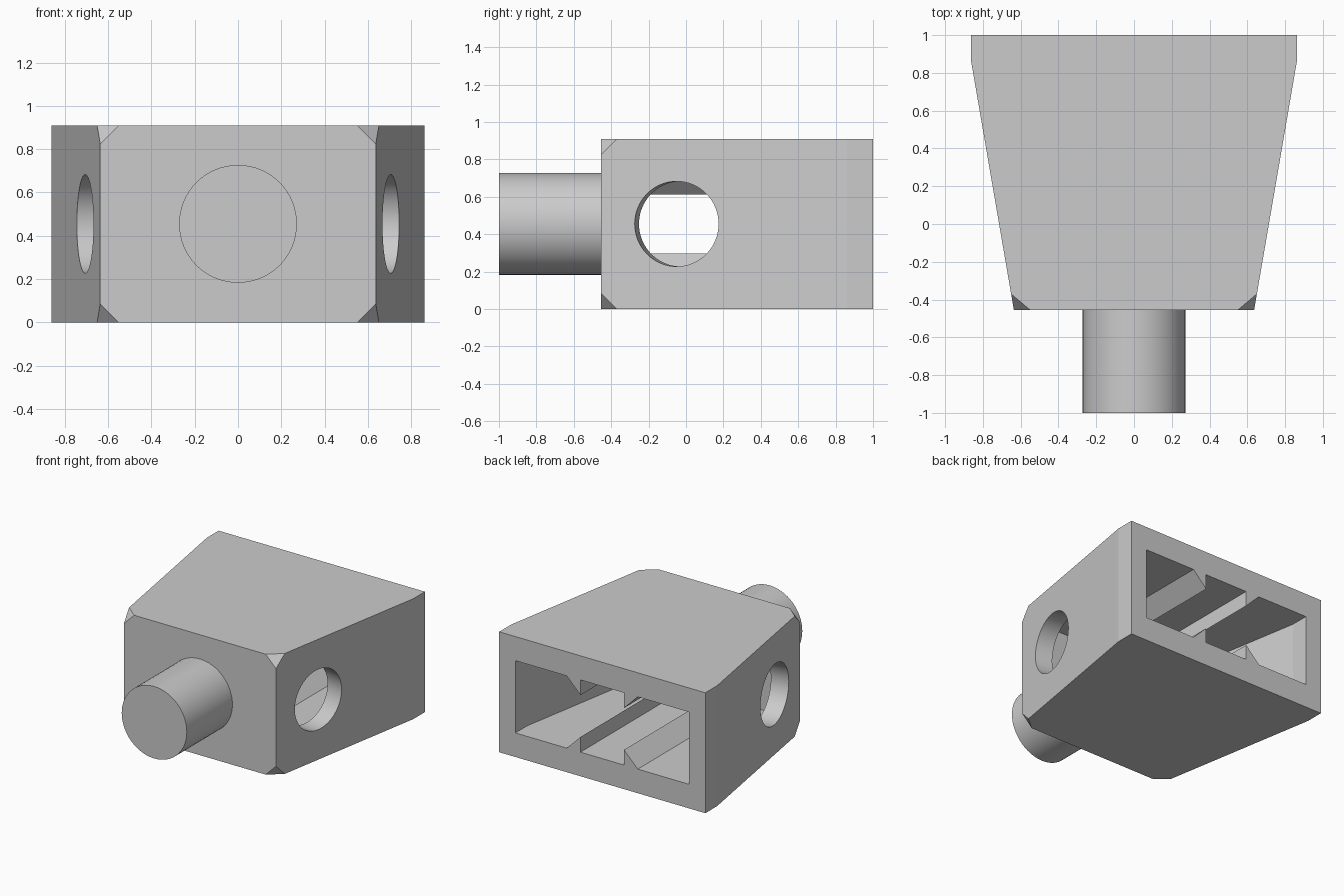
import bpy
import bmesh
import math
from mathutils import Matrix, Vector

cube = bpy.data.objects.get("Cube")
if cube:
    bpy.data.objects.remove(cube, do_unlink=True)

HEIGHT, WALL = 0.91, 0.182
MID = HEIGHT / 2
FRONT, BACK, BEND = -0.455, 1.0, 0.86

grey = bpy.data.materials.new("plain grey")
grey.use_nodes = True
color = (0.6, 0.6, 0.6, 1)
grey.diffuse_color = color
grey.node_tree.nodes["Principled BSDF"].inputs["Base Color"].default_value = color


def make_object(name, bm):
    bmesh.ops.recalc_face_normals(bm, faces=bm.faces)
    mesh = bpy.data.meshes.new(name)
    bm.to_mesh(mesh)
    bm.free()
    mesh.materials.append(grey)
    obj = bpy.data.objects.new(name, mesh)
    bpy.context.collection.objects.link(obj)
    return obj


def prism(points, offset):
    """Extrude a closed polygon along the offset vector."""
    bm = bmesh.new()
    face = bm.faces.new([bm.verts.new(p) for p in points])
    result = bmesh.ops.extrude_face_region(bm, geom=[face], use_keep_orig=True)
    moved = [v for v in result["geom"] if isinstance(v, bmesh.types.BMVert)]
    bmesh.ops.translate(bm, verts=moved, vec=offset)
    return bm


def tapered_block(wide, narrow, front, back, bottom, top):
    half = [(narrow, front), (wide, BEND), (wide, back)]
    plan = half + [(-x, y) for x, y in reversed(half)]
    return prism([(x, y, bottom) for x, y in plan], (0, 0, top - bottom))


def cylinder(name, radius, start, end):
    start, end = Vector(start), Vector(end)
    axis = end - start
    bm = bmesh.new()
    turn = axis.to_track_quat("Z", "Y").to_matrix().to_4x4()
    bmesh.ops.create_cone(bm, cap_ends=True, segments=64, radius1=radius,
                          radius2=radius, depth=axis.length,
                          matrix=Matrix.Translation((start + end) / 2) @ turn)
    return make_object(name, bm)


def smooth(obj):
    bpy.ops.object.select_all(action="DESELECT")
    obj.select_set(True)
    bpy.context.view_layer.objects.active = obj
    bpy.ops.object.shade_smooth_by_angle(angle=math.radians(8))


def cut(obj, cutter):
    mod = obj.modifiers.new("cut", "BOOLEAN")
    mod.operation, mod.solver, mod.object = "DIFFERENCE", "EXACT", cutter
    bpy.context.view_layer.objects.active = obj
    bpy.ops.object.modifier_apply(modifier=mod.name)
    bpy.data.objects.remove(cutter, do_unlink=True)


# Tapered housing with its four front corners clipped
bm = tapered_block(0.862, 0.636, FRONT, BACK, 0, HEIGHT)
corners = [v for v in bm.verts if v.co.y < FRONT + 0.01]
bmesh.ops.bevel(bm, geom=corners, offset=0.086, segments=1, affect="VERTICES")
housing = make_object("housing", bm)

# Cavity open at the back
cavity = tapered_block(0.726, 0.53, FRONT + WALL, BACK + 0.1, WALL, HEIGHT - WALL)
cut(housing, make_object("cavity_cutter", cavity))

# Round side holes, square to the slanted walls
slope = (0.862 - 0.636) / (BEND - FRONT)
for side in (-1, 1):
    centre = Vector((side * 0.705, -0.05, MID))
    normal = Vector((side, -slope, 0)).normalized()
    cut(housing, cylinder("hole_cutter", 0.2275,
                          centre - normal * 0.25, centre + normal * 0.2))
smooth(housing)

# Front peg
smooth(cylinder("front_peg", 0.272, (0, -1, MID), (0, FRONT + 0.05, MID)))

# Wedge rails along the floor and ceiling of the cavity
RAIL = 0.115
for side, side_name in ((1, "left"), (-1, "right")):
    for base, rise, level in ((WALL, RAIL, "lower"), (HEIGHT - WALL, -RAIL, "upper")):
        inner, outer = side * 0.182, side * (0.182 + RAIL)
        section = [(inner, base), (outer, base), (inner, base + rise)]
        bm = prism([(x, FRONT + WALL, z) for x, z in section],
                   (0, BACK - FRONT - WALL, 0))
        make_object(f"{side_name}_{level}_rail", bm)
